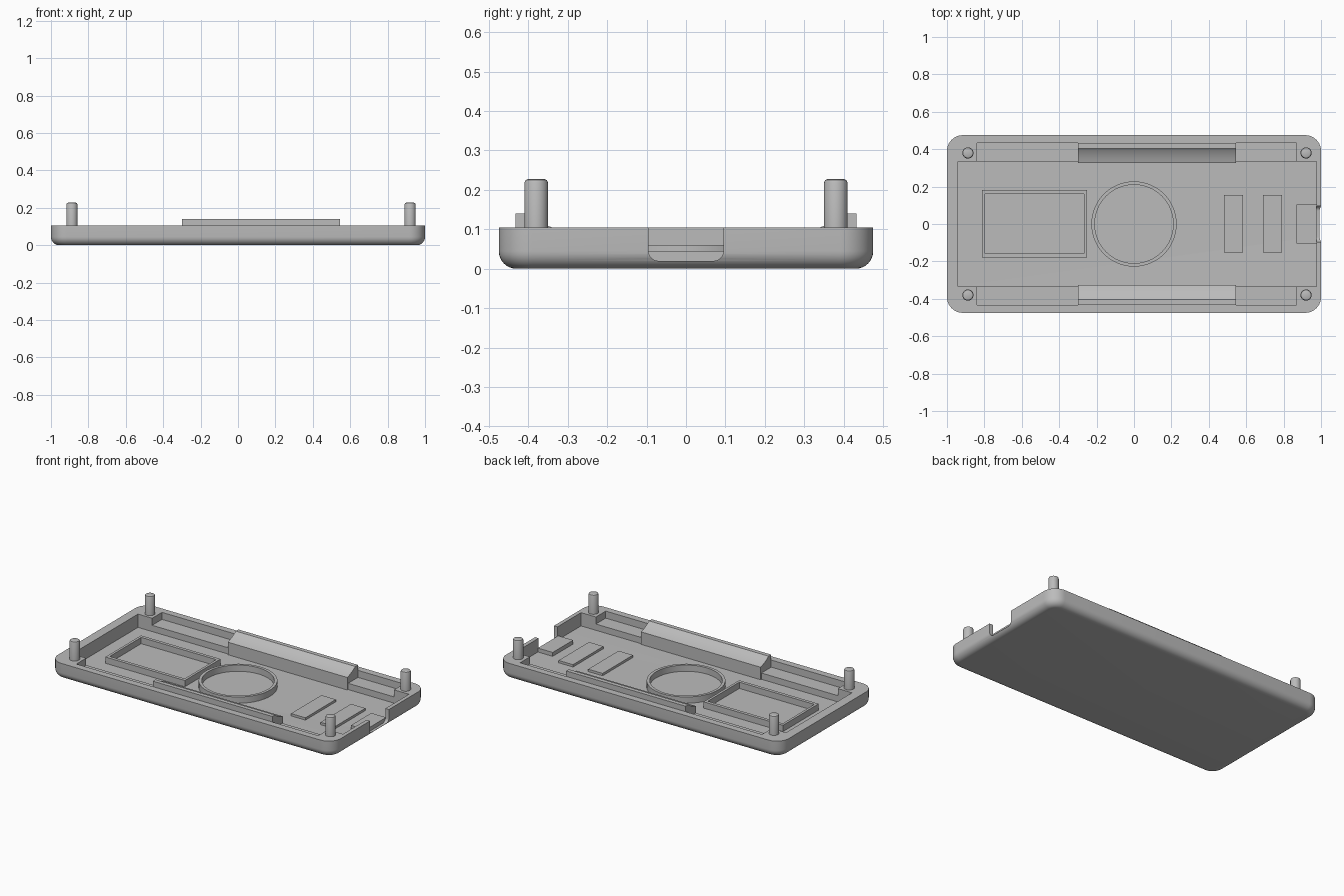
import bpy, bmesh, math

if "Cube" in bpy.data.objects:
    bpy.data.objects.remove(bpy.data.objects["Cube"])

grey = bpy.data.materials.new("plain_grey")
grey.diffuse_color = (0.5, 0.5, 0.5, 1)
grey.use_nodes = True
grey.node_tree.nodes["Principled BSDF"].inputs["Base Color"].default_value = grey.diffuse_color

FLOOR, RIM, SHELF = 0.02, 0.105, 0.06


def make(name, bm):
    bmesh.ops.recalc_face_normals(bm, faces=bm.faces)
    me = bpy.data.meshes.new(name)
    bm.to_mesh(me)
    bm.free()
    me.materials.append(grey)
    ob = bpy.data.objects.new(name, me)
    bpy.context.collection.objects.link(ob)
    return ob


def loft(name, rings):
    """Closed solid through rings of equal point count."""
    bm = bmesh.new()
    loops = [[bm.verts.new(p) for p in ring] for ring in rings]
    n = len(loops[0])
    for a, b in zip(loops, loops[1:]):
        for i in range(n):
            j = (i + 1) % n
            bm.faces.new((a[i], a[j], b[j], b[i]))
    bm.faces.new(loops[0][::-1])
    bm.faces.new(loops[-1])
    return make(name, bm)


def box(name, x0, x1, y0, y1, z0, z1):
    rect = [(x0, y0), (x1, y0), (x1, y1), (x0, y1)]
    return loft(name, [[(x, y, z) for x, y in rect] for z in (z0, z1)])


def arc(cx, cy, r, a0, a1, n):
    return [(cx + r * math.cos(math.radians(a0 + (a1 - a0) * i / n)),
             cy + r * math.sin(math.radians(a0 + (a1 - a0) * i / n))) for i in range(n + 1)]


def rounded_rect(hx, hy, r, n=10):
    pts = []
    for k, (sx, sy) in enumerate([(1, 1), (-1, 1), (-1, -1), (1, -1)]):
        pts += arc(sx * (hx - r), sy * (hy - r), r, 90 * k, 90 * k + 90, n)
    return pts


def cut(ob, cutter):
    m = ob.modifiers.new("cut", "BOOLEAN")
    m.operation, m.solver, m.object = "DIFFERENCE", "EXACT", cutter
    bpy.context.view_layer.objects.active = ob
    bpy.ops.object.modifier_apply(modifier=m.name)
    bpy.data.objects.remove(cutter)


def smooth(ob):
    bpy.ops.object.select_all(action="DESELECT")
    ob.select_set(True)
    bpy.context.view_layer.objects.active = ob
    bpy.ops.object.shade_smooth_by_angle(angle=math.radians(30))


# Tray with rounded corners and a rounded bottom edge
F = 0.045
rings = []
for i in range(9):
    a = math.radians(90 * i / 8)
    inset, z = F * (1 - math.sin(a)), F * (1 - math.cos(a))
    rings.append([(x, y, z) for x, y in rounded_rect(1 - inset, 0.475 - inset, 0.085 - inset)])
rings.append([(x, y, RIM) for x, y in rounded_rect(1, 0.475, 0.085)])
tray = loft("tray", rings)

# Main cavity and the shallower side shelves
cut(tray, box("cavity", -0.94, 0.975, -0.333, 0.333, FLOOR, 0.2))
for s in (-1, 1):
    y0, y1 = sorted((s * 0.3, s * 0.432))
    cut(tray, box("shelf", -0.84, 0.87, y0, y1, SHELF, 0.2))

# Port opening in the right wall, rounded at its lower corners
opening = [(0.095, 0.2), (-0.095, 0.2)]
opening += arc(-0.07, FLOOR + 0.025, 0.025, 180, 270, 6)
opening += arc(0.07, FLOOR + 0.025, 0.025, 270, 360, 6)
cut(tray, loft("opening", [[(x, y, z) for y, z in opening] for x in (0.95, 1.05)]))
smooth(tray)

# Corner pins with softened tops
for x in (-0.888, 0.92):
    for y in (-0.38, 0.38):
        steps = [(0.03, 0.09), (0.03, 0.218), (0.027, 0.225), (0.02, 0.228)]
        pin = loft("corner_pin", [[(px, py, z) for px, py in arc(x, y, r, 0, 360 - 15, 23)]
                                  for r, z in steps])
        smooth(pin)

# Side rails: flat top, hollow curve falling inwards, straight inner wall
for s in (-1, 1):
    curve = []
    for i in range(9):
        a = math.radians(90 * i / 8)
        t = i / 8
        curve.append((0.405 - 0.08 * (0.7 * t + 0.3 * (1 - math.cos(a))),
                      0.14 - 0.04 * (0.7 * t + 0.3 * math.sin(a))))
    prof = [(0.325, FLOOR - 0.005), (0.432, FLOOR - 0.005), (0.432, 0.14)] + curve
    smooth(loft("side_rail", [[(x, s * y, z) for y, z in prof] for x in (-0.3, 0.545)]))

# Rectangular frame on the floor
frame = box("floor_frame", -0.813, -0.251, -0.178, 0.182, FLOOR - 0.005, 0.06)
cut(frame, box("frame_hole", -0.797, -0.267, -0.157, 0.161, 0, 0.1))

# Round ring on the floor
ring = loft("floor_ring", [[(x, y, z) for x, y in arc(0, 0, 0.228, 0, 354.375, 63)]
                           for z in (FLOOR - 0.005, 0.06)])
cut(ring, loft("ring_hole", [[(x, y, z) for x, y in arc(0, 0, 0.21, 0, 354.375, 63)]
                             for z in (0, 0.1)]))
smooth(ring)

# Raised floor pads and the port pad
for x in (0.481, 0.69):
    box("floor_pad", x, x + 0.102, -0.152, 0.155, FLOOR - 0.005, 0.035)
box("port_pad", 0.87, 0.975, -0.103, 0.103, FLOOR - 0.005, 0.045)
